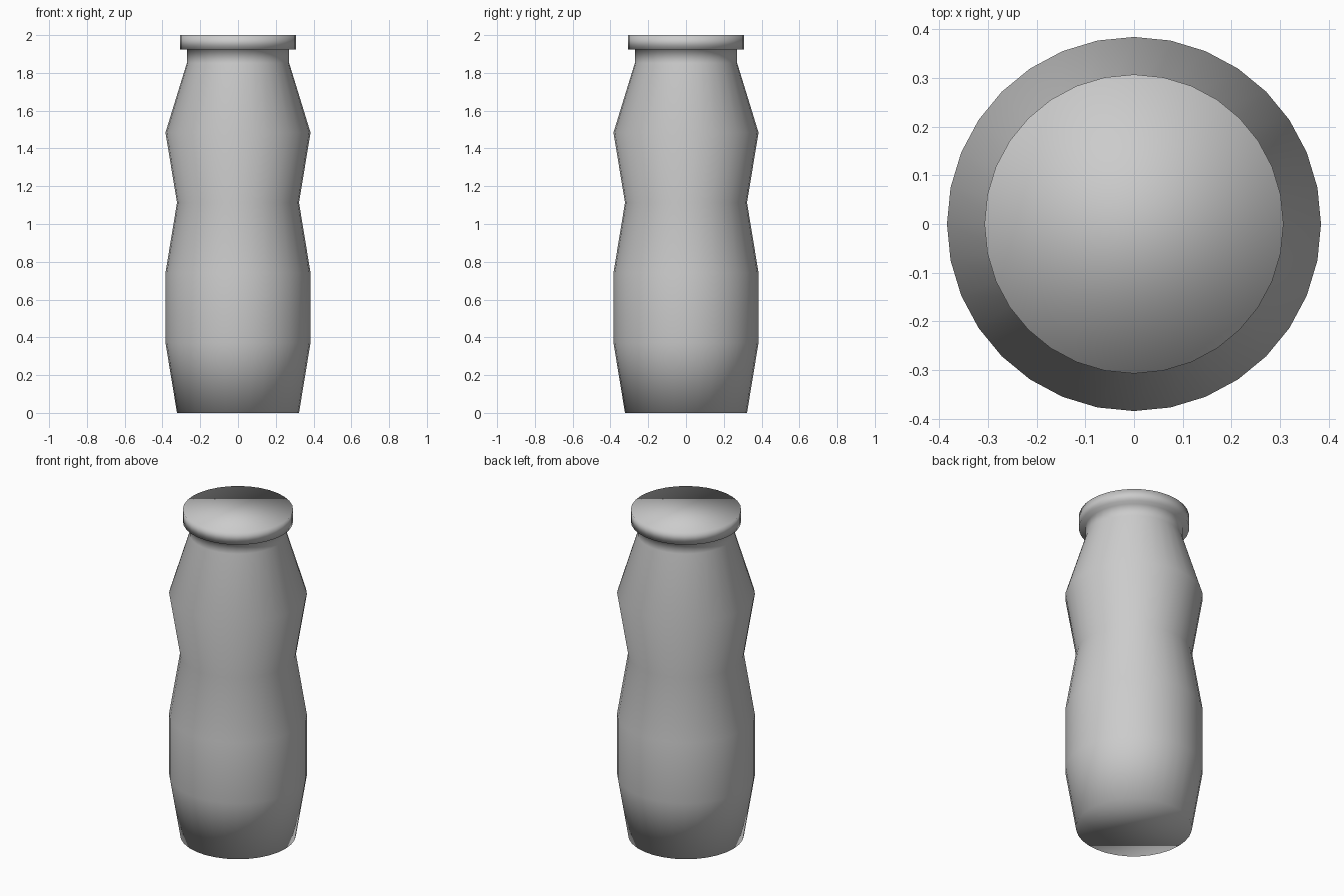
import bpy
import bmesh
from math import cos, sin, tau

cube = bpy.data.objects.get("Cube")
if cube:
    bpy.data.objects.remove(cube, do_unlink=True)

SIDES = 32

# One plain grey material
grey = bpy.data.materials.new("plain_grey")
grey.use_nodes = True
grey.diffuse_color = (0.6, 0.6, 0.6, 1)
grey.node_tree.nodes["Principled BSDF"].inputs["Base Color"].default_value = (0.6, 0.6, 0.6, 1)

# Radius and height, from the base through waist, shoulder and neck to the lid
profile = [
    (0.323, 0.0), (0.384, 0.371), (0.384, 0.742), (0.323, 1.113),
    (0.384, 1.484), (0.271, 1.852), (0.271, 1.925), (0.307, 1.925), (0.307, 2.0),
]


def lathe(name, points, material):
    """Revolve a profile around z and close both ends."""
    bm = bmesh.new()
    rings = [[bm.verts.new((r * cos(tau * i / SIDES), r * sin(tau * i / SIDES), z))
              for i in range(SIDES)] for r, z in points]
    for low, high in zip(rings, rings[1:]):
        for i in range(SIDES):
            j = (i + 1) % SIDES
            bm.faces.new((low[i], low[j], high[j], high[i]))
    bm.faces.new(rings[0][::-1])
    bm.faces.new(rings[-1])
    for face in bm.faces:
        face.smooth = True
    mesh = bpy.data.meshes.new(name)
    bm.to_mesh(mesh)
    bm.free()
    mesh.materials.append(material)
    obj = bpy.data.objects.new(name, mesh)
    bpy.context.collection.objects.link(obj)
    return obj


# Bottle with its lid as one continuous smooth surface
lathe("bottle", profile, grey)
